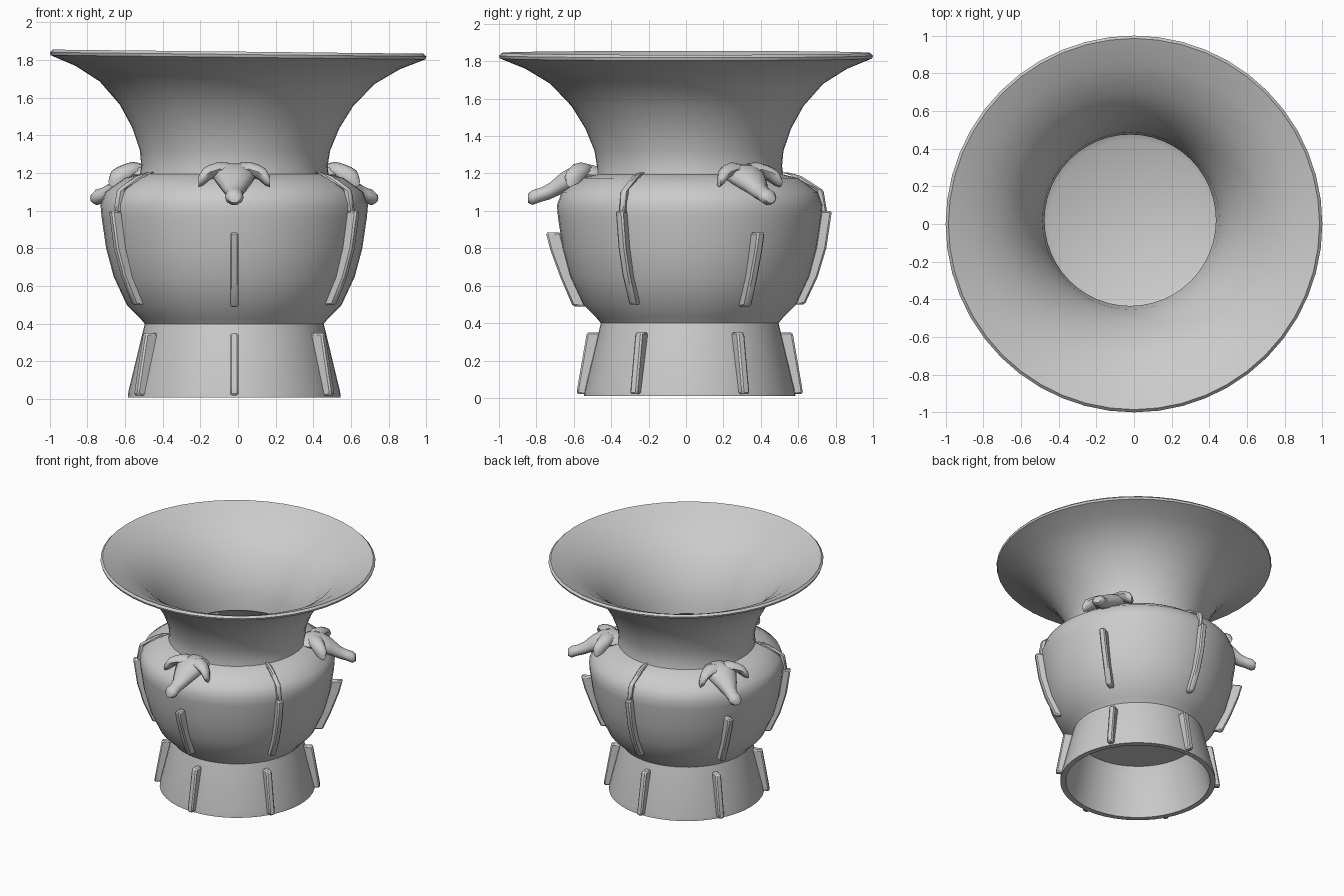
import bpy, bmesh, math
from mathutils import Vector, Matrix

if "Cube" in bpy.data.objects:
    bpy.data.objects.remove(bpy.data.objects["Cube"])

grey = bpy.data.materials.new("plain_grey")
grey.use_nodes = True
grey.diffuse_color = (0.6, 0.6, 0.6, 1)
grey.node_tree.nodes["Principled BSDF"].inputs["Base Color"].default_value = (0.6, 0.6, 0.6, 1)

CENTRE = Vector((-0.02, 0.02, 0))  # lower vessel sits slightly off the rim's axis


def finish(name, bm, matrix=None, angle=40):
    bmesh.ops.recalc_face_normals(bm, faces=bm.faces)
    mesh = bpy.data.meshes.new(name)
    bm.to_mesh(mesh)
    bm.free()
    mesh.materials.append(grey)
    obj = bpy.data.objects.new(name, mesh)
    bpy.context.collection.objects.link(obj)
    if matrix:
        obj.matrix_world = matrix
    bpy.ops.object.select_all(action='DESELECT')
    obj.select_set(True)
    bpy.context.view_layer.objects.active = obj
    bpy.ops.object.shade_smooth_by_angle(angle=math.radians(angle))
    return obj


def skin(bm, rings):
    """Join successive closed rings of vertices with quads."""
    for a, b in zip(rings, rings[1:]):
        for i in range(len(a)):
            j = (i + 1) % len(a)
            bm.faces.new((a[i], a[j], b[j], b[i]))


def around(degrees):
    """Placement whose local +x points outward at the given angle."""
    return Matrix.Translation(CENTRE) @ Matrix.Rotation(math.radians(degrees), 4, 'Z')


# Vessel wall: hollow foot, body, flared mouth, then the inside down to the floor
outside = [(.525, .01), (.565, .01), (.562, .04), (.485, .36), (.475, .40),
           (.50, .43), (.57, .50), (.64, .65), (.68, .80), (.705, .97), (.71, 1.03),
           (.685, 1.10), (.58, 1.175), (.50, 1.195), (.495, 1.24), (.505, 1.32),
           (.55, 1.44), (.62, 1.56), (.73, 1.68), (.86, 1.76), (.995, 1.815)]
inside = [(1.0, 1.83), (.985, 1.845), (.85, 1.785), (.70, 1.69), (.59, 1.57),
          (.515, 1.44), (.47, 1.32), (.455, 1.20), (.54, 1.15), (.66, 1.03),
          (.63, .80), (.59, .65), (.52, .50), (.43, .44)]
ceiling = [(.44, .39), (.455, .35)]
SIDES = 48
bm = bmesh.new()
rings = []
for r, z in ceiling + outside + inside:
    flare = min(max((z - 1.2) / .6, 0), 1)
    ring = []
    for i in range(SIDES):
        a = math.tau * i / SIDES
        p = Vector((r * math.cos(a), r * math.sin(a), z)) + CENTRE * (1 - flare)
        p.z -= .011 * p.x * flare
        ring.append(bm.verts.new(p))
    rings.append(ring)
skin(bm, rings)
bm.faces.new(rings[0])
bm.faces.new(rings[-1])
finish("vessel", bm)


# Flanges: upright ribs made by thickening an outline in the radial plane
def flange(name, degrees, outer, depth=.06, thick=.045):
    bm = bmesh.new()
    outline = outer + [(r - depth, z) for r, z in reversed(outer)]
    face = bm.faces.new([bm.verts.new((r, -thick / 2, z)) for r, z in outline])
    grown = bmesh.ops.extrude_face_region(bm, geom=[face])["geom"]
    bmesh.ops.translate(bm, vec=(0, thick, 0),
                        verts=[v for v in grown if isinstance(v, bmesh.types.BMVert)])
    sharp = [e for e in bm.edges if e.calc_face_angle(0) > .8]
    bmesh.ops.bevel(bm, geom=sharp, offset=.009, segments=1, affect='EDGES')
    finish(name, bm, around(degrees))


short_rib = [(.625, .49), (.69, .64), (.745, .79), (.77, .885)]
tall_rib = [(.615, .50), (.685, .65), (.73, .80), (.76, 1.0)]
shoulder_rib = [(.735, .99), (.715, 1.11), (.60, 1.185), (.53, 1.205)]
foot_rib = [(.605, .02), (.60, .06), (.55, .35)]
HEAD_ANGLES = (-90, 30, 150)
for n, angle in enumerate(HEAD_ANGLES, 1):
    flange(f"body_flange_short_{n}", angle, short_rib, .08)
    flange(f"body_flange_tall_{n}", angle + 60, tall_rib)
    flange(f"shoulder_ridge_{n}", angle + 60, shoulder_rib, .04, .035)
    for k, turn in enumerate((0, 60)):
        flange(f"foot_flange_{2 * n - 1 + k}", angle + turn, foot_rib, .075)


# Tube of elliptical rings along a path of (point, half width, half height)
def tube(name, sections, matrix, axis, sides=10):
    bm = bmesh.new()
    rings = []
    for (x, y, z), w, h in sections:
        ring = []
        for i in range(sides):
            a = math.tau * i / sides
            u, v = w * math.cos(a), h * math.sin(a)
            ring.append(bm.verts.new((x, y + u, z + v) if axis == 'X' else (x + u, y, z + v)))
        rings.append(ring)
    skin(bm, rings)
    bm.faces.new(rings[0])
    bm.faces.new(rings[-1])
    finish(name, bm, matrix, 55)


# Animal heads on the shoulder, each with a pair of drooping horns
head = [((.49, 0, 1.19), .10, .05), ((.55, 0, 1.195), .125, .06),
        ((.62, 0, 1.18), .11, .065), ((.69, 0, 1.145), .08, .06),
        ((.75, 0, 1.105), .052, .046), ((.80, 0, 1.085), .045, .040),
        ((.84, 0, 1.072), .050, .042), ((.865, 0, 1.068), .032, .026)]
horn = [((.57, .03, 1.215), .06, .04), ((.58, .08, 1.222), .06, .038),
        ((.60, .13, 1.205), .055, .04), ((.625, .165, 1.18), .045, .045),
        ((.64, .19, 1.155), .022, .028)]
for n, angle in enumerate(HEAD_ANGLES, 1):
    tube(f"animal_head_{n}", head, around(angle), 'X')
    for side, sign in (("left", 1), ("right", -1)):
        path = [((x, sign * y, z), w, h) for (x, y, z), w, h in horn]
        tube(f"{side}_horn_{n}", path, around(angle), 'Y', 8)
